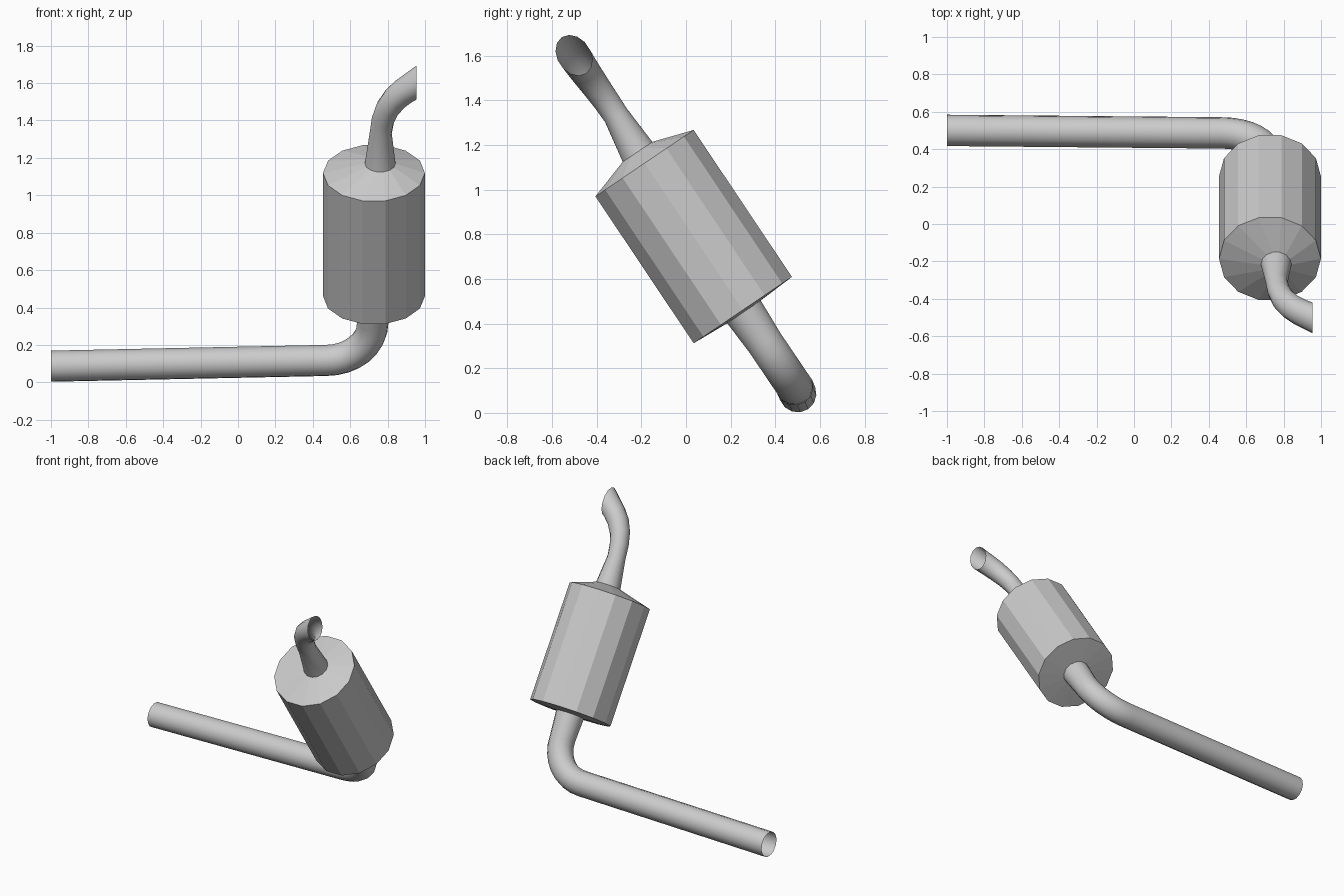
import bpy, math
from mathutils import Vector

if "Cube" in bpy.data.objects:
    bpy.data.objects.remove(bpy.data.objects["Cube"])

SIDES = 14
ORIGIN = Vector((0, 0.487, 0.117))
X = Vector((1, 0, 0))
D = Vector((0, -0.56, 0.828)).normalized()   # leaning axis of the canister
P = D.cross(X)                               # across the canister, square to X and D


def point(x, s, p=0):
    return ORIGIN + X * x + D * s + P * p


def loft(name, stations, tangents=None, cut=(), smooth=False):
    """Skin open rings through (centre, radius) stations; cut = stations trimmed square to X."""
    verts, faces = [], []
    n = len(stations)
    for i, (c, r) in enumerate(stations):
        if tangents:
            t = tangents
        else:
            t = (stations[min(i + 1, n - 1)][0] - stations[max(i - 1, 0)][0]).normalized()
        side = P.cross(t).normalized()
        up = t.cross(side)
        for j in range(SIDES):
            a = 2 * math.pi * j / SIDES
            v = c + r * (math.cos(a) * side + math.sin(a) * up)
            if i in cut:
                v += t * ((c.x - v.x) / t.x)
            verts.append(v)
    for i in range(n - 1):
        for j in range(SIDES):
            k = (j + 1) % SIDES
            a, b = i * SIDES, (i + 1) * SIDES
            faces.append((a + j, a + k, b + k, b + j))
    me = bpy.data.meshes.new(name)
    me.from_pydata(verts, [], faces)
    ob = bpy.data.objects.new(name, me)
    bpy.context.collection.objects.link(ob)
    if smooth:
        bpy.ops.object.select_all(action='DESELECT')
        bpy.context.view_layer.objects.active = ob
        ob.select_set(True)
        bpy.ops.object.shade_smooth_by_angle(angle=math.radians(35))
    return ob


# Inlet pipe: long straight run, elbow, then a slight flare into the canister
inlet = [(point(-1, -0.033, -0.006), 0.084)]
for k in range(9):
    a = math.pi / 2 * k / 8
    inlet.append((point(0.47 + 0.25 * math.sin(a), 0.24 * (1 - math.cos(a))), 0.084))
inlet.append((point(0.725, 0.42), 0.094))
loft("inlet_pipe", inlet, cut=(0,), smooth=True)

# Canister: faceted drum with a shallow bottom cap and a conical top cap
loft("muffler_canister", [
    (point(0.727, 0.405), 0.085),
    (point(0.727, 0.415), 0.2725),
    (point(0.727, 1.207, 0.004), 0.2725),
    (point(0.76, 1.268, 0.006), 0.078)], tangents=D)

# Tail pipe: tapered neck curving out to a mouth trimmed vertically
tail = [(0.76, 1.25, 0.006, 0.084), (0.763, 1.455, 0.018, 0.059),
        (0.775, 1.54, 0.018, 0.061), (0.80, 1.615, 0.016, 0.065),
        (0.84, 1.68, 0.014, 0.069), (0.89, 1.731, 0.013, 0.072),
        (0.955, 1.785, 0.013, 0.075)]
loft("tail_pipe", [(point(x, s, p), r) for x, s, p, r in tail],
     cut=(len(tail) - 1,), smooth=True)
